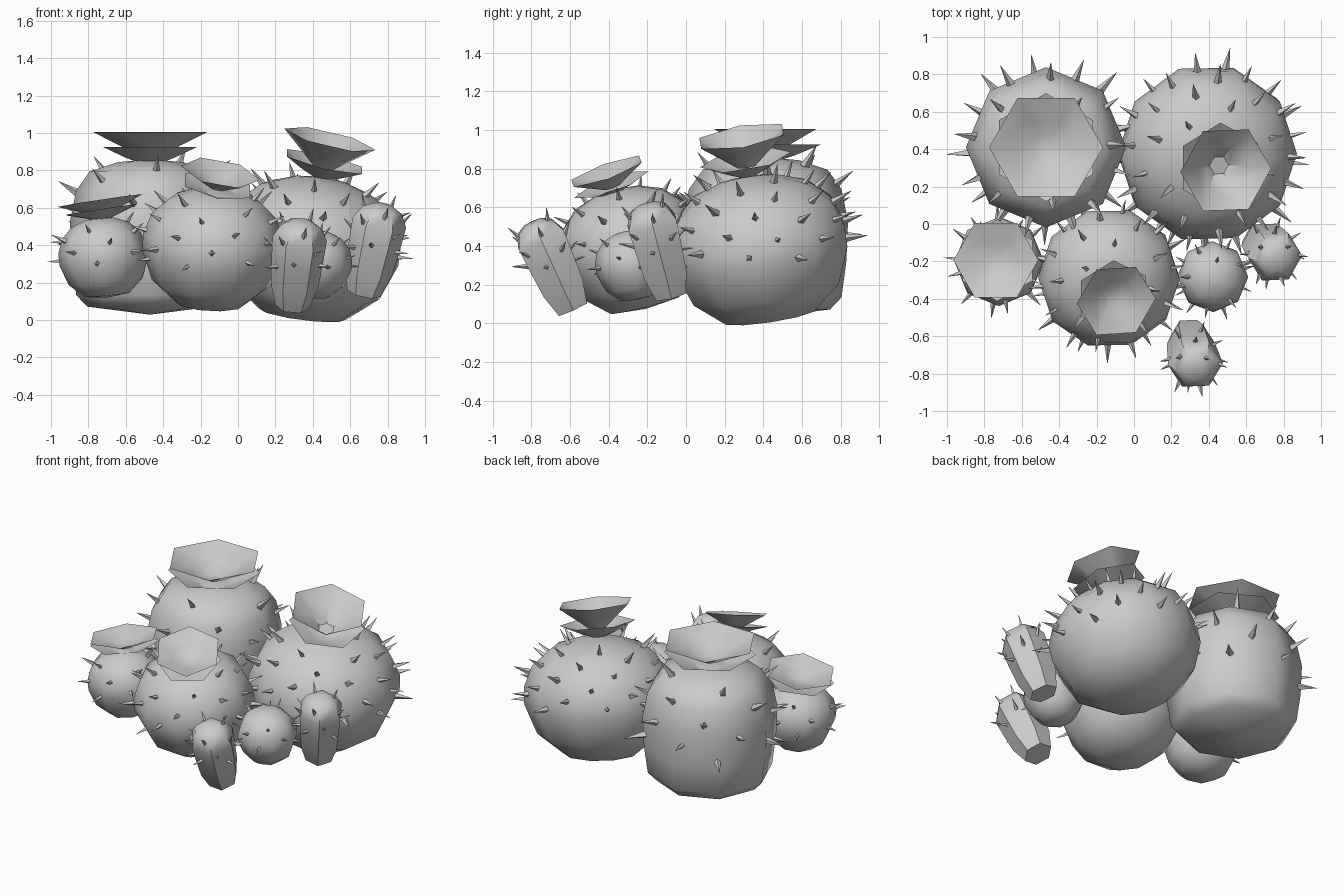
import bpy, bmesh, math
from math import sin, cos, pi, radians
from mathutils import Vector, Matrix
from mathutils.bvhtree import BVHTree

if "Cube" in bpy.data.objects:
    bpy.data.objects.remove(bpy.data.objects["Cube"])

GREY = (0.6, 0.6, 0.6, 1)
mat = bpy.data.materials.new("plain grey")
mat.use_nodes = True
mat.diffuse_color = GREY
mat.node_tree.nodes["Principled BSDF"].inputs["Base Color"].default_value = GREY


def frame(place, axis):
    """Matrix that stands local z along the axis at a place."""
    turn = Vector(axis).to_track_quat('Z', 'Y').to_matrix().to_4x4()
    if Vector(axis).xy.length < 0.001:
        turn = Matrix.Identity(4)
    # cancel the twist so local x stays close to world x
    x = turn.inverted().to_3x3() @ Vector((1, 0, 0))
    return Matrix.Translation(place) @ turn @ Matrix.Rotation(math.atan2(x.y, x.x), 4, 'Z')


def finish(bm, name, smooth=None):
    mesh = bpy.data.meshes.new(name)
    bm.to_mesh(mesh)
    bm.free()
    obj = bpy.data.objects.new(name, mesh)
    bpy.context.collection.objects.link(obj)
    mesh.materials.append(mat)
    if smooth:
        bpy.ops.object.select_all(action='DESELECT')
        obj.select_set(True)
        bpy.context.view_layer.objects.active = obj
        bpy.ops.object.shade_smooth_by_angle(angle=radians(smooth))
    return obj


def lathe(bm, profile, sides, mtx, caps=(True, True), offset=0):
    """Spin (radius, height) rings about local z; caps close the ends."""
    rings = []
    for r, z in profile:
        rings.append([bm.verts.new(mtx @ Vector((r * cos(a), r * sin(a), z)))
                      for a in (offset + 2 * pi * i / sides for i in range(sides))])
    for low, high in zip(rings, rings[1:]):
        for i in range(sides):
            j = (i + 1) % sides
            bm.faces.new((low[i], low[j], high[j], high[i]))
    if caps[0]:
        bm.faces.new(rings[0][::-1])
    if caps[1]:
        bm.faces.new(rings[-1])


def body(name, place, axis, width, height, profile, sides, spikes, length, low, high):
    """Fleshy stem with a scatter of spikes between two heights."""
    mtx = frame(place, axis)
    bm = bmesh.new()
    lathe(bm, [(r * width, z * height) for r, z in profile], sides, mtx)
    tree = BVHTree.FromBMesh(bm)
    finish(bm, name, 50)

    bm = bmesh.new()
    centre = Vector(place)
    for i in range(spikes):
        h = low + (high - low) * (i + 0.5) / spikes
        a = i * 2.4 + width * 9
        r = math.sqrt(1 - h * h)
        way = mtx.to_3x3() @ Vector((r * cos(a) * width, r * sin(a) * width, h * height))
        hit, normal, _, _ = tree.ray_cast(centre, way.normalized())
        if hit is None:
            continue
        if normal.dot(way) < 0:
            normal = -normal
        out = (normal + way.normalized()).normalized()
        size = length * (0.85 + 0.3 * ((i * 5) % 7) / 6)
        lathe(bm, [(size * 0.2, -0.01), (0.001, size)], 4, frame(hit, out))
    finish(bm, name + "_spikes")


def flower(name, place, axis, radius, rise, lower):
    """Six-sided funnel above a turned lower tier."""
    mtx = frame(place, axis)
    bm = bmesh.new()
    eye = radius * 0.21
    lathe(bm, [(eye, rise * 0.2), (radius * 0.5, rise * 0.5), (radius, rise)],
          6, mtx, (True, False))
    lathe(bm, [(eye, -0.01), (radius * 0.5, lower * 0.25), (radius * 0.95, lower)],
          6, mtx, (True, False), pi / 6)
    finish(bm, name, 40)


# Stem outlines as fractions of width and half height
BARREL = [(0.02, -1), (0.8, -0.9), (0.94, -0.75), (1, -0.3), (1.02, 0.2),
          (0.94, 0.6), (0.77, 0.84), (0.42, 0.96), (0.02, 1)]
DOME = [(0.02, -1), (0.5, -0.94), (0.83, -0.6), (0.99, -0.1), (0.99, 0.2),
        (0.88, 0.55), (0.64, 0.82), (0.32, 0.96), (0.02, 1)]
SHOOT = [(0.68, -1), (0.95, -0.5), (1.03, 0.1), (1.08, 0.6), (0.8, 0.88),
         (0.4, 0.99), (0.02, 1)]

# Stems
body("tall_stem", (-0.47, 0.41, 0.445), (0, 0, 1), 0.42, 0.415, BARREL, 8, 26, 0.115, -0.3, 0.85)
body("wide_stem", (0.39, 0.38, 0.385), (0.13, -0.15, 1), 0.48, 0.38, DOME, 10, 44, 0.1, -0.1, 0.93)
body("front_stem", (-0.135, -0.285, 0.385), (0.06, -0.25, 1), 0.38, 0.32, DOME, 10, 32, 0.085, -0.2, 0.9)
body("left_bud", (-0.72, -0.2, 0.335), (-0.1, -0.03, 1), 0.24, 0.215, DOME, 8, 16, 0.075, -0.2, 0.8)
body("small_bud", (0.42, -0.28, 0.3), (0.1, -0.2, 1), 0.19, 0.18, DOME, 8, 14, 0.06, -0.2, 0.85)
body("right_shoot", (0.725, -0.14, 0.38), (0.11, -0.13, 0.5), 0.135, 0.25, SHOOT, 6, 14, 0.07, -0.1, 0.85)
body("front_shoot", (0.315, -0.69, 0.3), (0.05, -0.21, 0.46), 0.135, 0.25, SHOOT, 6, 14, 0.07, -0.1, 0.85)

# Flowers
flower("tall_stem_flower", (-0.47, 0.41, 0.85), (0, 0, 1), 0.305, 0.155, 0.075)
flower("wide_stem_flower", (0.445, 0.32, 0.775), (0.24, -0.17, 1), 0.25, 0.2, 0.075)
flower("front_stem_flower", (-0.115, -0.375, 0.685), (0.2, -0.36, 1), 0.215, 0.11, 0.035)
flower("left_bud_flower", (-0.725, -0.195, 0.55), (-0.15, 0.02, 1), 0.23, 0.09, 0.04)
